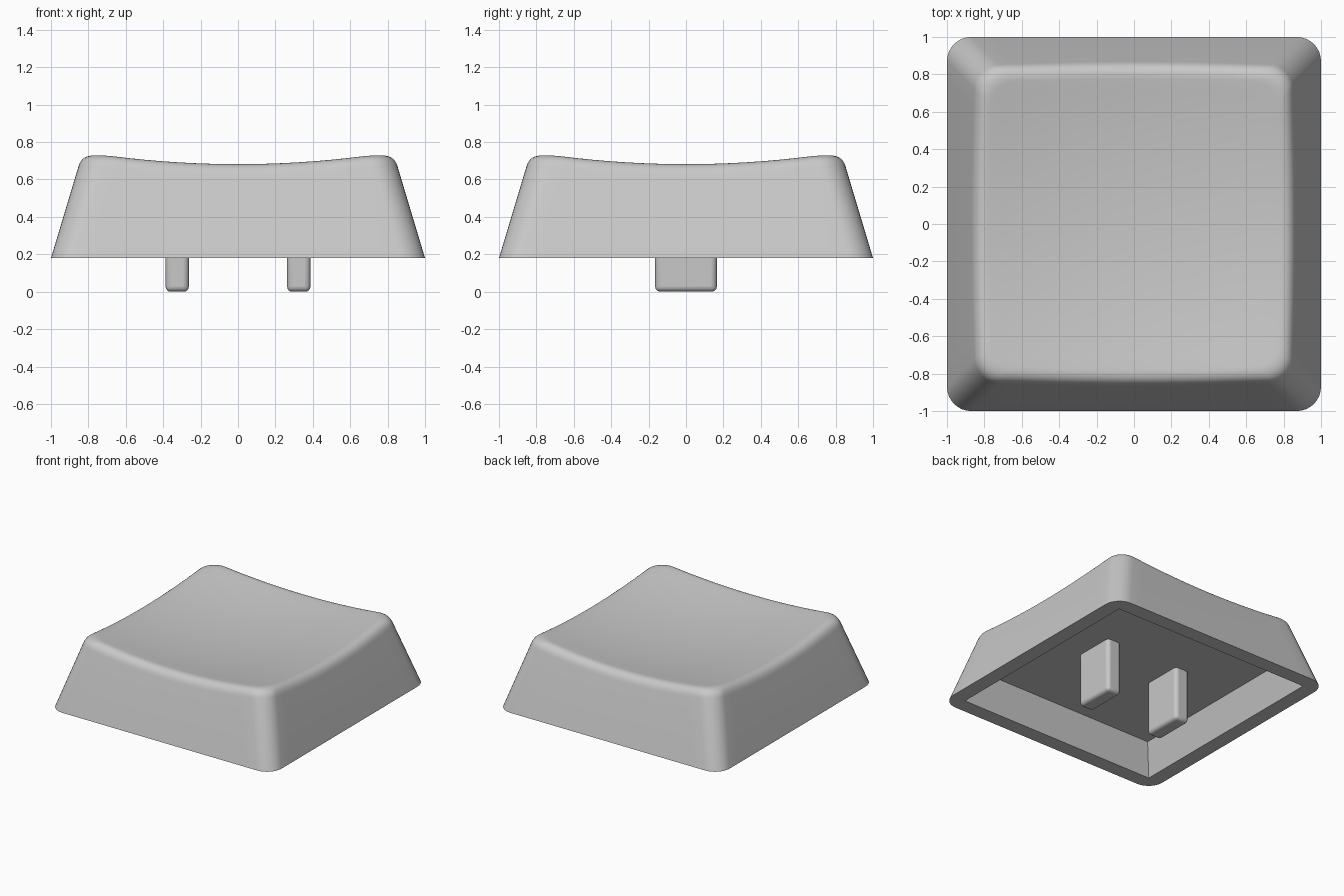
import bpy
import bmesh
import math

if "Cube" in bpy.data.objects:
    bpy.data.objects.remove(bpy.data.objects["Cube"])

BASE_Z, CEIL_Z = 0.18, 0.43
SLOPE, RADIUS, FILLET = 0.30, 0.13, 0.07
SIDE, ARC = 16, 8            # steps per straight side and per corner

grey = bpy.data.materials.new("light grey plastic")
grey.diffuse_color = (0.58, 0.58, 0.58, 1)
grey.use_nodes = True
grey.node_tree.nodes["Principled BSDF"].inputs["Base Color"].default_value = grey.diffuse_color


def contour(w, r):
    """Points of a rounded square with half-width w and corner radius r."""
    pts, c = [], w - r
    for q in range(4):
        a0 = q * math.pi / 2
        ca, sa = math.cos(a0), math.sin(a0)
        local = [(w, -c + 2 * c * i / SIDE) for i in range(SIDE)]
        for i in range(ARC):
            a = math.pi / 2 * i / ARC
            local.append((c + r * math.cos(a), c + r * math.sin(a)))
        pts += [(x * ca - y * sa, x * sa + y * ca) for x, y in local]
    return pts


def dish(x, y):
    return 0.62 + 0.1 * (x * x + y * y)


def wall_width(z):
    return 1 - SLOPE * (z - BASE_Z)


def flat_ring(w, r, z):
    return [(x, y, z) for x, y in contour(w, r)]


def rim_rings(steps):
    """Rounded edge where the sloped wall meets the dished top."""
    rings = [[] for _ in range(steps + 1)]
    for j in range(4 * (SIDE + ARC)):
        z = 0.7
        for _ in range(6):
            x, y = contour(wall_width(z), RADIUS)[j]
            z = dish(x, y)
        corner = (x, y, z)
        low = (*contour(wall_width(z - FILLET), RADIUS)[j], z - FILLET)
        x, y = contour(wall_width(z) - FILLET, RADIUS)[j]
        high = (x, y, dish(x, y))
        for k in range(steps + 1):
            t = k / steps
            rings[k].append(tuple((1 - t) ** 2 * a + 2 * t * (1 - t) * b + t * t * c
                                  for a, b, c in zip(low, corner, high)))
    return rings


def finish(obj):
    obj.data.materials.append(grey)
    bpy.ops.object.select_all(action='DESELECT')
    obj.select_set(True)
    bpy.context.view_layer.objects.active = obj
    bpy.ops.object.shade_smooth_by_angle(angle=math.radians(35))


# Cap shell: cavity ceiling, cavity wall, bottom lip, outer wall, rim, dished top
rings = [flat_ring(0, 0, CEIL_Z), flat_ring(0.81, 0, CEIL_Z),
         flat_ring(0.88, 0, BASE_Z), flat_ring(1, RADIUS, BASE_Z)]
rim = rim_rings(8)
rings += rim
for k in range(11, -1, -1):
    s = k / 12
    rings.append([(x * s, y * s, dish(x * s, y * s)) for x, y, _ in rim[-1]])

bm = bmesh.new()
loops = [[bm.verts.new(p) for p in ring] for ring in rings]
for a, b in zip(loops, loops[1:]):
    n = len(a)
    for i in range(n):
        bm.faces.new((a[i], a[(i + 1) % n], b[(i + 1) % n], b[i]))
bmesh.ops.remove_doubles(bm, verts=bm.verts, dist=1e-5)
bmesh.ops.recalc_face_normals(bm, faces=bm.faces)
mesh = bpy.data.meshes.new("cap_shell")
bm.to_mesh(mesh)
bm.free()
shell = bpy.data.objects.new("cap_shell", mesh)
bpy.context.collection.objects.link(shell)
finish(shell)

# Two mounting pegs hanging from the cavity ceiling
for name, side in (("left_peg", -1), ("right_peg", 1)):
    bpy.ops.mesh.primitive_cube_add(size=1, location=(side * 0.325, 0, 0.24))
    peg = bpy.context.object
    peg.name = name
    peg.scale = (0.125, 0.33, 0.48)
    bpy.ops.object.transform_apply(location=False, rotation=False, scale=True)
    bevel = peg.modifiers.new("rounded edges", 'BEVEL')
    bevel.width = 0.028
    bevel.segments = 4
    finish(peg)
